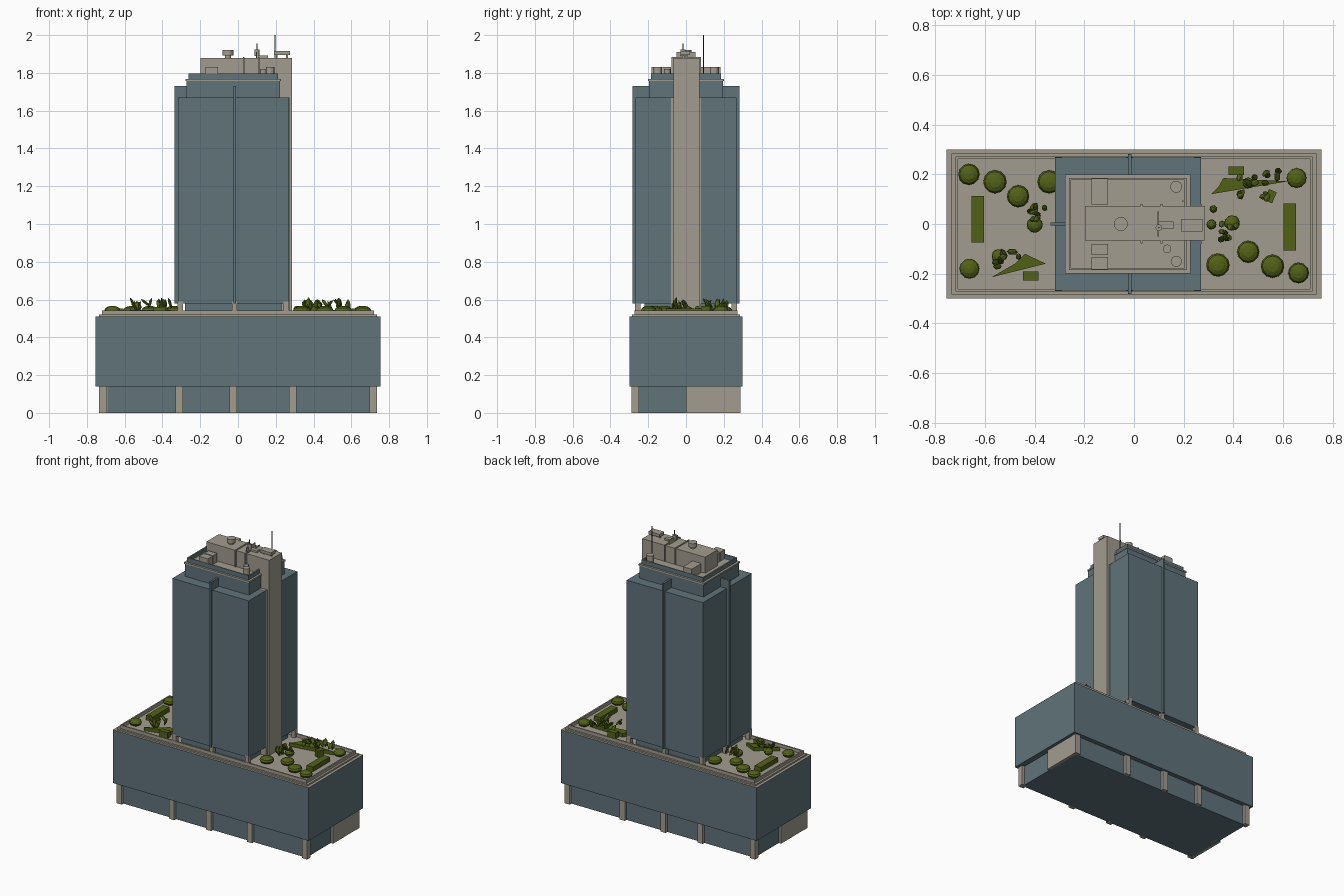
import bpy, bmesh, math, random
from mathutils import Matrix, Vector
random.seed(4)


def mat(name, c):
    m = bpy.data.materials.new(name)
    m.diffuse_color = (*c, 1)
    return m


GLASS = mat("blue grey glass", (0.115, 0.172, 0.195))
STONE = mat("warm concrete", (0.36, 0.335, 0.275))
GREEN = mat("leaf green", (0.085, 0.12, 0.008))
DARK = mat("dark metal", (0.05, 0.06, 0.065))


def finish(name, bm, m, top=None):
    me = bpy.data.meshes.new(name)
    bm.normal_update()
    me.materials.append(m)
    if top:
        me.materials.append(top)
        for f in bm.faces:
            if f.normal.z > 0.9:
                f.material_index = 1
    bm.to_mesh(me)
    bm.free()
    ob = bpy.data.objects.new(name, me)
    bpy.context.collection.objects.link(ob)
    return ob


def add_box(bm, x0, x1, y0, y1, z0, z1, rot=0):
    M = (Matrix.Translation(((x0 + x1) / 2, (y0 + y1) / 2, (z0 + z1) / 2))
         @ Matrix.Rotation(rot, 4, 'Z') @ Matrix.Diagonal((x1 - x0, y1 - y0, z1 - z0, 1)))
    bmesh.ops.create_cube(bm, size=1, matrix=M)


def boxes(name, m, dims, top=None):
    bm = bmesh.new()
    for d in dims:
        add_box(bm, *d)
    return finish(name, bm, m, top)


def ring(x0, x1, y0, y1, z0, z1, t):
    """Four walls of a parapet"""
    return [(x0, x1, y0, y0 + t, z0, z1), (x0, x1, y1 - t, y1, z0, z1),
            (x0, x0 + t, y0 + t, y1 - t, z0, z1), (x1 - t, x1, y0 + t, y1 - t, z0, z1)]


def cylinders(name, m, items, n=16):
    bm = bmesh.new()
    for x, y, r, z0, z1 in items:
        bmesh.ops.create_cone(bm, cap_ends=True, segments=n, radius1=r, radius2=r, depth=z1 - z0,
                              matrix=Matrix.Translation((x, y, (z0 + z1) / 2)))
    return finish(name, bm, m)


# ground floor: recessed glass, columns, and a concrete wall on half of each short side
boxes("ground_floor_glass", GLASS, [(-0.715, 0.715, -0.268, 0.268, 0, 0.145)])
boxes("ground_floor_columns", STONE,
      [(x - 0.02, x + 0.02, min(s * 0.25, s * 0.288), max(s * 0.25, s * 0.288), 0, 0.145)
       for x in (-0.715, -0.31, -0.025, 0.29, 0.715) for s in (-1, 1)])
boxes("ground_floor_walls", STONE, [(0.69, 0.733, 0, 0.27, 0, 0.145),
                                    (-0.733, -0.69, -0.27, 0, 0, 0.145)])

# podium with stepped roof edge
boxes("podium", GLASS, [(-0.755, 0.755, -0.30, 0.30, 0.14, 0.51)], STONE)
boxes("podium_roof", STONE, [(-0.735, 0.735, -0.285, 0.285, 0.505, 0.52)])
boxes("podium_parapet", STONE, ring(-0.72, 0.72, -0.272, 0.272, 0.515, 0.542, 0.01))

# tower: recessed lobby, posts, main shaft, upper setback
boxes("tower_lobby", GLASS, [(-0.28, 0.23, -0.22, 0.22, 0.51, 0.59)])
boxes("tower_posts", STONE,
      [(x - 0.014, x + 0.014, y - 0.014, y + 0.014, 0.515, 0.59)
       for x in (-0.305, -0.018, 0.255) for y in (-0.255, 0, 0.255) if (x, y) != (-0.018, 0)])
boxes("tower_shaft", GLASS, [(-0.318, 0.27, -0.268, 0.268, 0.578, 1.67)])
boxes("tower_fins", GLASS, [(-0.025, -0.011, -0.282, -0.19, 0.578, 1.73),
                            (-0.025, -0.011, 0.19, 0.282, 0.578, 1.73),
                            (-0.337, -0.27, -0.007, 0.007, 0.578, 1.73)])
boxes("tower_setback", GLASS, [(-0.272, 0.222, -0.197, 0.197, 1.66, 1.76)])
boxes("tower_roof", STONE, [(-0.277, 0.227, -0.2, 0.2, 1.757, 1.768)])
boxes("roof_parapet", GLASS, ring(-0.262, 0.212, -0.186, 0.186, 1.765, 1.798, 0.008), STONE)

# concrete service core rising through the right side and over the roof
boxes("service_core", STONE, [(0.2, 0.287, -0.066, 0.072, 0.515, 1.88),
                              (-0.198, 0.25, -0.066, 0.072, 1.76, 1.88)])
boxes("core_edge", STONE, [(0.2, 0.273, -0.08, 0.08, 0.515, 1.67)])
boxes("core_ribs", STONE, [(x - 0.004, x + 0.004, -0.078, 0.08, 1.77, 1.885)
                           for x in (0.03, 0.11)])

# rooftop equipment
boxes("roof_units", STONE, [(-0.172, -0.105, 0.078, 0.183, 1.765, 1.832),
                            (-0.172, -0.105, -0.125, -0.08, 1.765, 1.83),
                            (-0.172, -0.105, -0.183, -0.132, 1.765, 1.83),
                            (0.1, 0.16, -0.02, 0.01, 1.88, 1.893),
                            (0.19, 0.275, -0.03, 0.02, 1.895, 1.915),
                            (0.2, 0.21, -0.01, 0.0, 1.88, 1.9),
                            (0.255, 0.265, -0.01, 0.0, 1.88, 1.9),
                            (0.095, 0.1, -0.05, 0.05, 1.88, 1.91)])
cylinders("roof_tanks", STONE, [(0.17, 0.15, 0.024, 1.765, 1.83), (0.17, -0.15, 0.022, 1.765, 1.83),
                                (0.133, -0.1, 0.017, 1.765, 1.82), (-0.053, 0, 0.028, 1.893, 1.92),
                                (-0.053, 0, 0.017, 1.88, 1.895), (0.1, -0.015, 0.013, 1.89, 1.925)])
cylinders("antenna", DARK, [(0.197, 0.092, 0.003, 1.765, 2.0), (0.1, -0.015, 0.003, 1.92, 1.955)], 6)

# roof garden: round bushes (x, y, radius)
bushes = [(-.665, .2, .043), (-.56, .17, .047), (-.467, .112, .045), (-.342, .17, .047),
          (-.663, -.18, .04), (-.4, -.003, .032), (.655, .185, .04), (.663, -.197, .042),
          (.558, -.17, .047), (.46, -.112, .045), (.338, -.165, .047), (.395, .004, .031),
          (.312, -.002, .02), (.32, .06, .015), (-.545, -.13, .028), (.46, .165, .022)]
bm = bmesh.new()
for x, y, r in bushes:
    bmesh.ops.create_uvsphere(bm, u_segments=12, v_segments=6, radius=1,
                              matrix=Matrix.Translation((x, y, 0.543)) @ Matrix.Diagonal((r, r, 0.024, 1)))
finish("bushes", bm, GREEN)

# hedges
boxes("hedges", GREEN, [(-.655, -.605, -.075, .112, .515, .552), (.603, .652, -.107, .082, .515, .552),
                        (.38, .443, .197, .231, .515, .56), (-.447, -.384, -.227, -.192, .515, .56),
                        (.533, .567, .088, .136, .515, .565, -0.4)])

# low triangular ground cover, one at each end
bm = bmesh.new()
for s in (-1, 1):
    pts = ([(.31, .12), (.62, .172), (.36, .185), (.34, .15)] if s > 0
           else [(-.575, -.215), (-.355, -.16), (-.44, -.12), (-.48, -.16)])
    vs = [bm.verts.new((x, y, .545)) for x, y in pts]
    f = bm.faces.new(vs)
    ext = bmesh.ops.extrude_face_region(bm, geom=[f])
    bmesh.ops.translate(bm, vec=(0, 0, -.028),
                        verts=[v for v in ext["geom"] if isinstance(v, bmesh.types.BMVert)])
bmesh.ops.recalc_face_normals(bm, faces=bm.faces)
finish("ground_cover", bm, GREEN)

# spiky shrubs: clumps of small leaning leaves
bm = bmesh.new()
for cx, cy, w, d, n in [(-.39, .045, .035, .03, 9), (-.51, -.14, .05, .035, 9),
                        (.385, -.03, .035, .035, 10), (.48, .15, .06, .05, 10), (.56, .2, .03, .02, 5)]:
    for i in range(n):
        p = Vector((cx + random.uniform(-w, w), cy + random.uniform(-d, d), random.uniform(.56, .585)))
        M = (Matrix.Translation(p) @ Matrix.Rotation(random.uniform(0, 6.28), 4, 'Z')
             @ Matrix.Rotation(random.uniform(.2, .9), 4, 'X') @ Matrix.Diagonal((.014, .008, .03, 1)))
        bmesh.ops.create_icosphere(bm, subdivisions=1, radius=1, matrix=M)
finish("leafy_shrubs", bm, GREEN)
